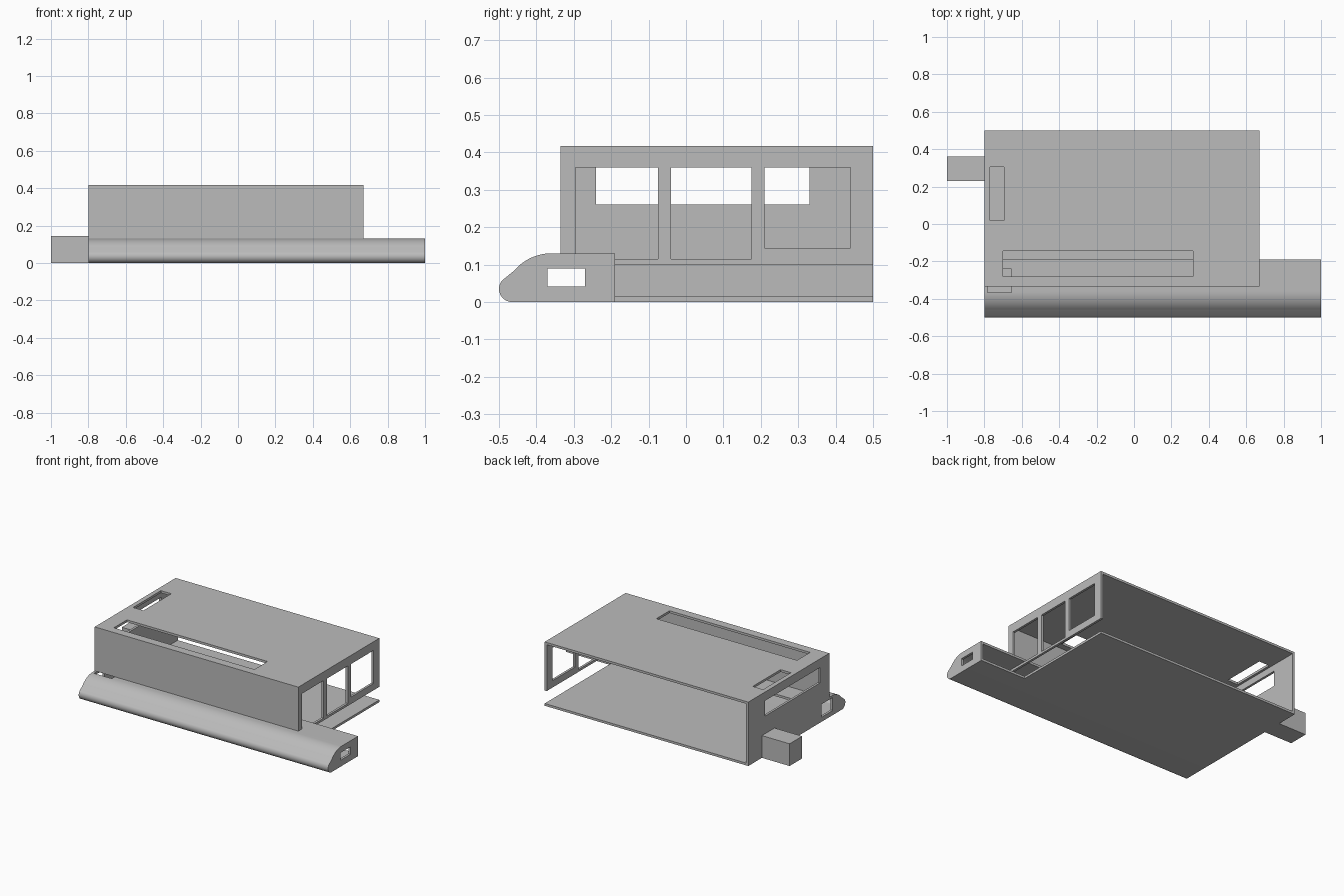
import bpy, bmesh
from math import sin, cos, radians

default = bpy.data.objects.get("Cube")
if default:
    bpy.data.objects.remove(default, do_unlink=True)

grey = bpy.data.materials.new("plain grey")
grey.use_nodes = True
GREY = (0.5, 0.5, 0.5, 1)
grey.diffuse_color = GREY
grey.node_tree.nodes["Principled BSDF"].inputs["Base Color"].default_value = GREY

T = 0.015                       # sheet thickness
LEFT, RIGHT = -0.8, 0.67        # cabin ends
FRONT, BACK = -0.335, 0.5
TOP = 0.417
SHELL_TOP, SHELL_BACK = 0.13, -0.19
END = 1.0


def prism(name, profile, x0, x1):
    """Extrude a (y, z) outline along x."""
    bm = bmesh.new()
    face = bm.faces.new([bm.verts.new((x0, y, z)) for y, z in profile])
    side = bmesh.ops.extrude_face_region(bm, geom=[face])["geom"]
    moved = [v for v in side if isinstance(v, bmesh.types.BMVert)]
    bmesh.ops.translate(bm, vec=(x1 - x0, 0, 0), verts=moved)
    bmesh.ops.recalc_face_normals(bm, faces=bm.faces)
    mesh = bpy.data.meshes.new(name)
    bm.to_mesh(mesh)
    bm.free()
    mesh.materials.append(grey)
    obj = bpy.data.objects.new(name, mesh)
    bpy.context.collection.objects.link(obj)
    return obj


def box(name, x, y, z):
    return prism(name, [(y[0], z[0]), (y[1], z[0]), (y[1], z[1]), (y[0], z[1])], *x)


def cut(obj, holes):
    """Cut box-shaped holes, then bake the result."""
    for x, y, z in holes:
        cutter = box("cutter", x, y, z)
        cutter.hide_render = True
        mod = obj.modifiers.new("hole", "BOOLEAN")
        mod.operation, mod.solver, mod.object = "DIFFERENCE", "EXACT", cutter
        graph = bpy.context.evaluated_depsgraph_get()
        baked = bpy.data.meshes.new_from_object(obj.evaluated_get(graph))
        obj.modifiers.clear()
        obj.data = baked
        bpy.data.objects.remove(cutter, do_unlink=True)


def arc(cy, cz, r, a0, a1, n):
    angles = [radians(a0 + (a1 - a0) * i / n) for i in range(n + 1)]
    return [(cy + r * cos(a), cz + r * sin(a)) for a in angles]


def nose(inset):
    """Rounded shell outline from the bottom back edge to the top back edge."""
    return ([(SHELL_BACK, inset)]
            + arc(-0.465, 0.035, 0.035 - inset, 270, 140, 12)
            + arc(-0.36, 0, 0.13 - inset, 140, 90, 14)
            + [(SHELL_BACK, SHELL_TOP - inset)])


# Hollow front shell, open at the back
shell = prism("front_shell", nose(0) + nose(T)[::-1], LEFT + T, END - T)
cut(shell, [((-0.785 + 0.002, -0.655), (-0.365, -0.24), (0.06, 0.2))])

# Shell end caps with openings
right_cap = prism("shell_cap_outer", nose(0), END - T, END)
cut(right_cap, [((0.9, 1.1), (-0.37, -0.27), (0.042, 0.09))])
left_cap = prism("shell_cap_inner", nose(0), LEFT, LEFT + T)
cut(left_cap, [((-0.9, -0.7), (-0.37, -0.255), (0.03, 0.115))])

for part in (shell, right_cap, left_cap):
    bpy.ops.object.select_all(action="DESELECT")
    part.select_set(True)
    bpy.context.view_layer.objects.active = part
    bpy.ops.object.shade_smooth_by_angle(angle=radians(30))

# Floor plate behind the shell
box("floor", (LEFT, RIGHT), (SHELL_BACK, BACK), (0, T))

# Roof with a long front slot and a short side slot
roof = box("roof", (LEFT, RIGHT), (FRONT, BACK), (TOP - T, TOP))
cut(roof, [((-0.7, 0.315), (-0.28, -0.145), (0.3, 0.5)),
           ((-0.77, -0.695), (0.018, 0.305), (0.3, 0.5))])

# Front wall standing on the shell
box("front_wall", (LEFT + T, RIGHT - T), (FRONT, FRONT + T), (SHELL_TOP, TOP - T))

# Window wall, raised above the floor
window_wall = box("window_wall", (RIGHT - T, RIGHT), (FRONT, BACK), (0.1, TOP - T))
cut(window_wall, [((0.6, 0.7), span, (sill, 0.36)) for span, sill in
                  (((-0.295, -0.075), 0.115), ((-0.04, 0.175), 0.115), ((0.21, 0.44), 0.145))])

# Full-height wall with one wide window, stepped over the shell
tall_wall = prism("tall_wall", [(BACK, T), (BACK, TOP - T), (FRONT, TOP - T),
                                (FRONT, SHELL_TOP), (SHELL_BACK, SHELL_TOP),
                                (SHELL_BACK, T)], LEFT, LEFT + T)
cut(tall_wall, [((-0.9, -0.7), (-0.24, 0.33), (0.26, 0.36))])

# Side block
box("side_block", (-1, LEFT), (0.23, 0.36), (0, 0.145))
